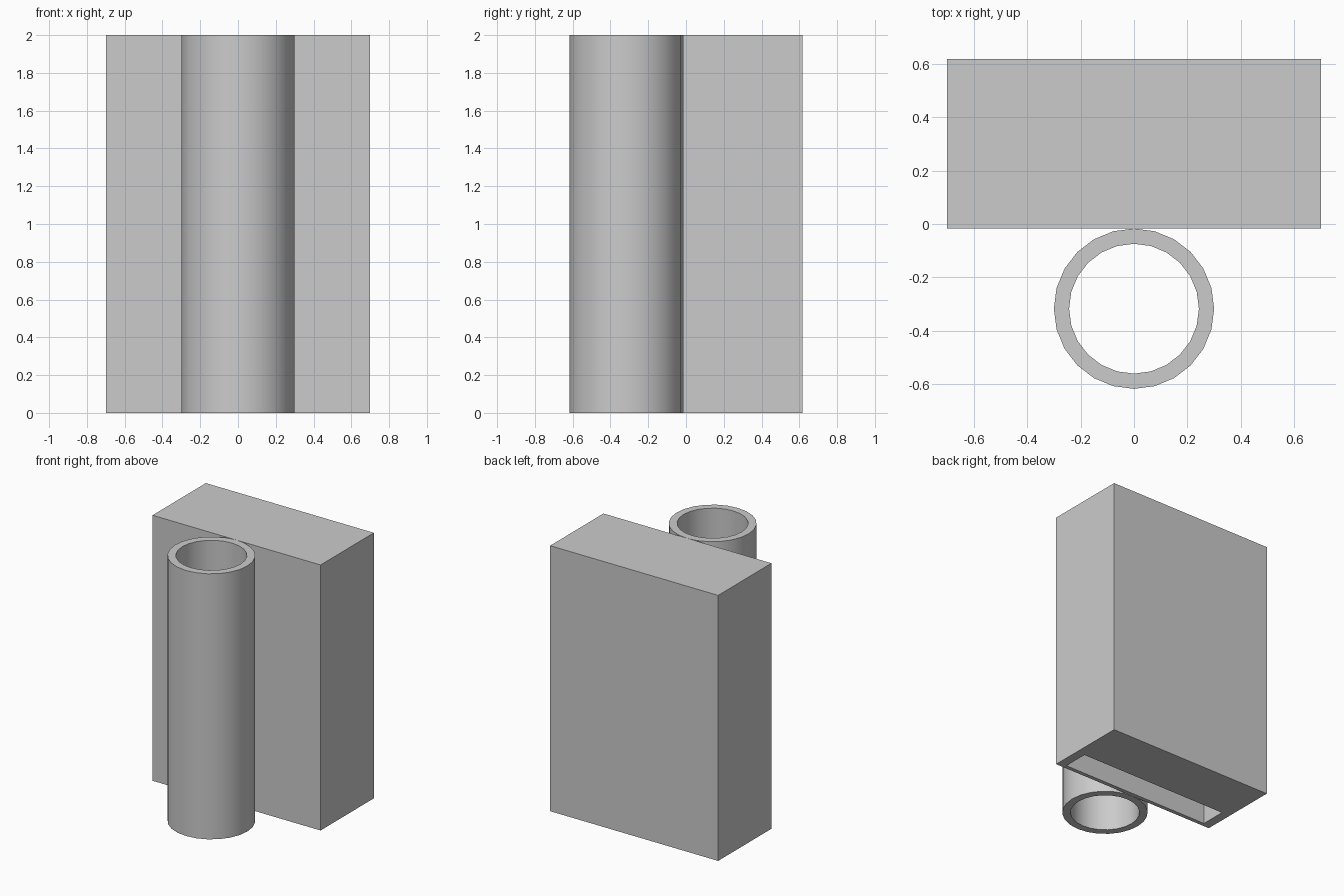
import bpy, bmesh
from mathutils import Vector, Matrix

cube = bpy.data.objects.get("Cube")
if cube:
    bpy.data.objects.remove(cube, do_unlink=True)

HEIGHT = 2.0
FRONT, BACK = -0.017, 0.617      # body depth range
HALF_W = 0.7
SLOT_X, SLOT_FRONT, SLOT_BACK = 0.63, 0.013, 0.21
SLOT_DEPTH = 1.93
TUBE_Y, R_OUT, R_IN, SIDES = -0.317, 0.3, 0.243, 24

# Single grey plastic
grey = bpy.data.materials.new("plain grey")
grey.use_nodes = True
colour = (0.6, 0.6, 0.6, 1)
grey.diffuse_color = colour
grey.node_tree.nodes["Principled BSDF"].inputs["Base Color"].default_value = colour


def finish(name, bm):
    bmesh.ops.recalc_face_normals(bm, faces=bm.faces)
    mesh = bpy.data.meshes.new(name)
    bm.to_mesh(mesh)
    bm.free()
    mesh.materials.append(grey)
    obj = bpy.data.objects.new(name, mesh)
    bpy.context.collection.objects.link(obj)
    return obj


# Box body with a long slot opening in its underside
bm = bmesh.new()
place = Matrix.Translation((0, (FRONT + BACK) / 2, HEIGHT / 2))
size = Matrix.Diagonal((2 * HALF_W, BACK - FRONT, HEIGHT, 1))
bmesh.ops.create_cube(bm, size=1, matrix=place @ size)
bottom = min(bm.faces, key=lambda f: f.calc_center_median().z)
bmesh.ops.inset_individual(bm, faces=[bottom], thickness=0.05)
middle = (FRONT + BACK) / 2
for v in bottom.verts:
    v.co.x = SLOT_X if v.co.x > 0 else -SLOT_X
    v.co.y = SLOT_BACK if v.co.y > middle else SLOT_FRONT
roof = bmesh.ops.extrude_discrete_faces(bm, faces=[bottom])["faces"][0]
bmesh.ops.translate(bm, verts=roof.verts, vec=(0, 0, SLOT_DEPTH))
finish("slotted_box", bm)

# Open tube standing against the front: wall profile spun round its axis
bm = bmesh.new()
axis = Vector((0, TUBE_Y, 0))
profile = [(R_OUT, 0), (R_OUT, HEIGHT), (R_IN, HEIGHT), (R_IN, 0)]
verts = [bm.verts.new(axis + Vector((r, 0, z))) for r, z in profile]
edges = [bm.edges.new((verts[i - 1], verts[i])) for i in range(len(verts))]
bmesh.ops.spin(bm, geom=verts + edges, cent=axis, axis=(0, 0, 1),
               angle=6.283185307, steps=SIDES, use_merge=True)
bmesh.ops.remove_doubles(bm, verts=bm.verts, dist=0.0001)
tube = finish("front_tube", bm)

bpy.ops.object.select_all(action="DESELECT")
tube.select_set(True)
bpy.context.view_layer.objects.active = tube
bpy.ops.object.shade_smooth_by_angle()
